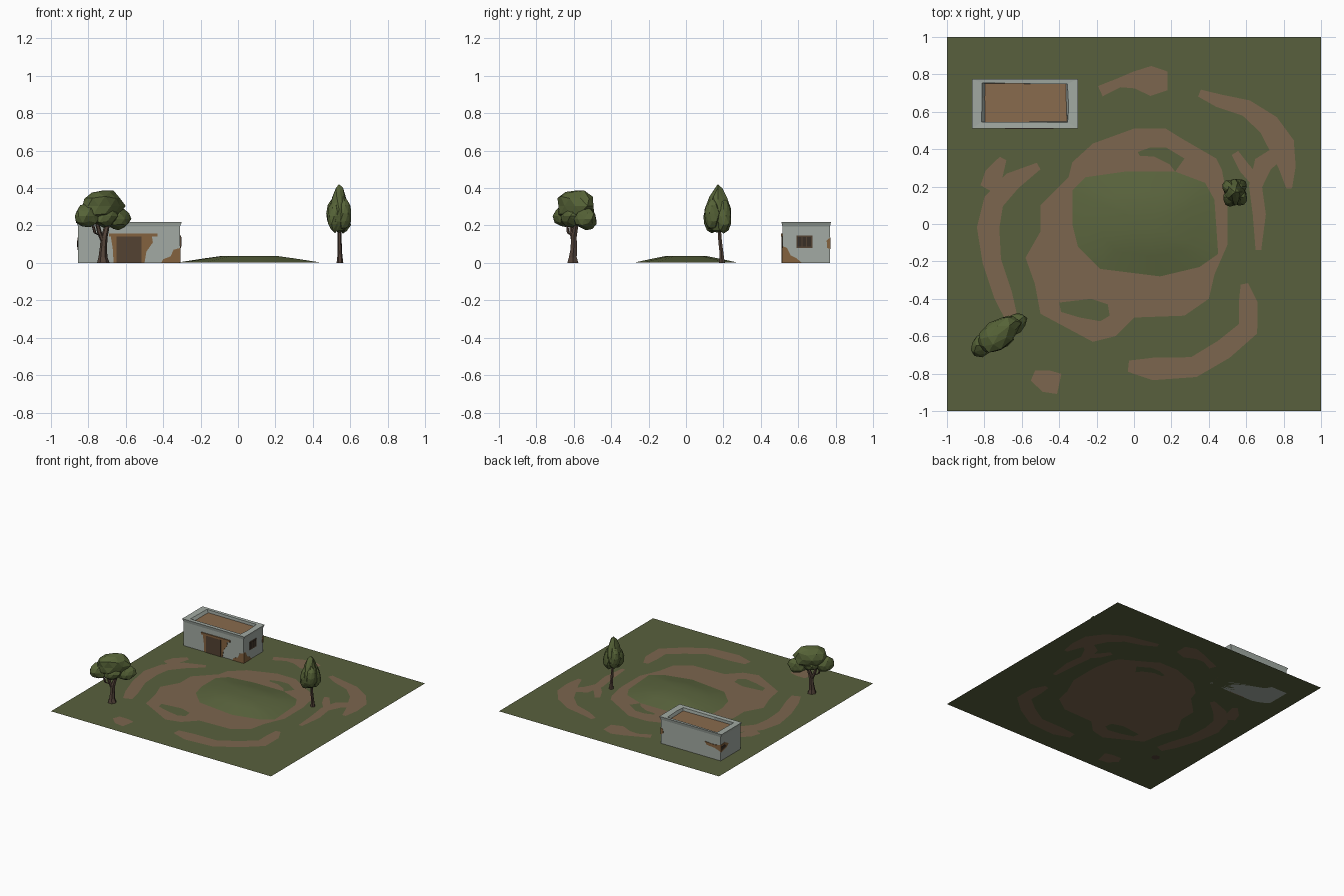
import bpy, bmesh, math, random
from mathutils import Vector, Matrix
from mathutils.geometry import delaunay_2d_cdt

if "Cube" in bpy.data.objects:
    bpy.data.objects.remove(bpy.data.objects["Cube"])

rng = random.Random(4)


def mat(name, r, g, b):
    m = bpy.data.materials.new(name)
    m.diffuse_color = [((c / 255 + 0.055) / 1.055) ** 2.4 for c in (r, g, b)] + [1]
    m.use_nodes = True
    m.node_tree.nodes["Principled BSDF"].inputs["Base Color"].default_value = m.diffuse_color
    return m


GRASS = mat("grass green", 89, 96, 61)
DIRT = mat("dirt brown", 124, 102, 78)
HILL = mat("mound green", 91, 101, 62)
LEAF = mat("leaf green", 86, 99, 55)
BARK = mat("bark brown", 82, 66, 56)
WALL = mat("plaster grey", 162, 170, 163)
ROOF = mat("roof clay", 137, 107, 77)
BRICK = mat("bare mud brick", 132, 98, 62)
WOOD = mat("door wood", 84, 66, 50)
DARK = mat("dark opening", 56, 46, 38)


def finish(name, bm, mats, recalc=True):
    if recalc:
        bmesh.ops.recalc_face_normals(bm, faces=bm.faces)
    me = bpy.data.meshes.new(name)
    bm.to_mesh(me)
    bm.free()
    for m in mats:
        me.materials.append(m)
    ob = bpy.data.objects.new(name, me)
    bpy.context.collection.objects.link(ob)
    return ob


def loft(bm, rings):
    """Skin a list of equal-length rings and cap both ends; returns the last cap."""
    vs = [[bm.verts.new(p) for p in r] for r in rings]
    n = len(vs[0])
    for a, b in zip(vs, vs[1:]):
        for i in range(n):
            bm.faces.new((a[i], a[(i + 1) % n], b[(i + 1) % n], b[i]))
    bm.faces.new(vs[0][::-1])
    return bm.faces.new(vs[-1])


# ---- ground: a square cut along the outlines of the dirt patches
def strip(*path):
    """Outline of a band given by centre points and half widths."""
    left, right = [], []
    for i, (x, y, w) in enumerate(path):
        a, b = path[max(i - 1, 0)], path[min(i + 1, len(path) - 1)]
        d = Vector((b[0] - a[0], b[1] - a[1])).normalized()
        left.append((x - d.y * w, y + d.x * w))
        right.append((x + d.y * w, y - d.x * w))
    return left + right[::-1]


ring = [(-.22, .43), (0, .51), (.17, .51), (.25, .46), (.44, .35), (.47, .29), (.50, .13),
        (.50, -.11), (.43, -.27), (.40, -.40), (.27, -.49), (0, -.50), (-.10, -.60), (-.22, -.63),
        (-.50, -.48), (-.53, -.32), (-.58, -.18), (-.50, -.04), (-.50, .10), (-.35, .25), (-.33, .33)]
patches = [ring]
patches.append(strip((-.18, .71, .03), (-.08, .755, .025), (0, .77, .045), (.09, .765, .08), (.18, .765, .05)))
patches.append(strip((.35, .70, .02), (.45, .66, .035), (.6, .62, .045), (.72, .53, .06),
                     (.79, .42, .07), (.82, .30, .045), (.83, .19, .015)))
patches.append(strip((.76, .37, .04), (.69, .32, .05), (.65, .2, .035), (.67, .05, .035), (.665, -.14, .015)))
patches.append(strip((.54, .38, .02), (.59, .30, .03), (.66, .22, .03)))
patches.append(strip((-.51, .31, .02), (-.65, .23, .05), (-.75, .12, .055), (-.78, -.02, .06),
                     (-.76, -.2, .05), (-.70, -.38, .05), (-.66, -.49, .035)))
patches.append(strip((-.70, .35, .02), (-.75, .26, .05), (-.79, .19, .035)))
patches.append(strip((.59, -.32, .02), (.61, -.42, .05), (.61, -.56, .055), (.48, -.67, .055),
                     (.32, -.765, .055), (.1, -.775, .06), (-.03, -.76, .03)))
patches.append(strip((-.54, -.81, .03), (-.47, -.84, .06), (-.40, -.855, .055)))
islands = [[(-.40, -.42), (-.23, -.40), (-.14, -.43), (-.13, -.49), (-.18, -.52), (-.29, -.50), (-.39, -.47)],
           [(.02, .385), (.09, .41), (.17, .41), (.27, .35), (.22, .28), (.19, .32), (.11, .36), (.03, .365)]]


def inside(p, loop):
    hit = False
    for (x1, y1), (x2, y2) in zip(loop, loop[1:] + loop[:1]):
        if (y1 > p.y) != (y2 > p.y) and p.x < x1 + (p.y - y1) * (x2 - x1) / (y2 - y1):
            hit = not hit
    return hit


pts, edges = [], []
for loop in [[(-1, -1), (1, -1), (1, 1), (-1, 1)]] + patches + islands:
    n, k = len(loop), len(pts)
    pts += [Vector(p) for p in loop]
    edges += [(k + i, k + (i + 1) % n) for i in range(n)]
cut = delaunay_2d_cdt(pts, edges, [], 0, 1e-5)
bm = bmesh.new()
vs = [bm.verts.new((p.x, p.y, 0)) for p in cut[0]]
for tri in cut[2]:
    f = bm.faces.new([vs[i] for i in tri])
    f.normal_update()
    if f.normal.z < 0:
        f.normal_flip()
    c = f.calc_center_median()
    f.material_index = int(any(inside(c, l) for l in patches) and not any(inside(c, l) for l in islands))
finish("ground", bm, [GRASS, DIRT], recalc=False)

# ---- low mound in the middle
rim = [(-.33, .18), (-.26, .25), (-.05, .28), (.22, .28), (.38, .22), (.43, .13), (.45, -.16),
       (.35, -.23), (.14, -.28), (-.18, -.24), (-.30, -.12), (-.33, 0)]
bm = bmesh.new()
loft(bm, [[(.06 + (x - .06) * s, y * s, z) for x, y in rim]
          for s, z in ((1, 0.001), (.62, .024), (.4, .036), (.1, .038))])
mound = finish("mound", bm, [HILL])
for p in mound.data.polygons:
    p.use_smooth = abs(p.normal.z + 1) > .01


# ---- house: flared parapet around a sunken clay roof
def rect(x0, x1, y0, y1, z, wob=0):
    q = []
    for a, b in (((x0, y0), (x1, y0)), ((x1, y0), (x1, y1)), ((x1, y1), (x0, y1)), ((x0, y1), (x0, y0))):
        for t in (0, .38):
            q.append((a[0] + (b[0] - a[0]) * t + rng.uniform(-wob, wob),
                      a[1] + (b[1] - a[1]) * t + rng.uniform(-wob, wob), z))
    return q


bm = bmesh.new()
roof = loft(bm, [rect(-.855, -.31, .515, .77, 0), rect(-.855, -.31, .515, .77, .195),
                 rect(-.865, -.30, .51, .775, .22), rect(-.81, -.355, .545, .752, .218, .006),
                 rect(-.80, -.36, .548, .748, .195, .004)])
roof.material_index = 1
finish("house", bm, [WALL, ROOF])

# ---- wall details as thin plates: (along wall, height) outlines
walls = {"front": lambda u, v, d: (u, .515 - d, v), "back": lambda u, v, d: (u, .77 + d, v),
         "right": lambda u, v, d: (-.31 + d, u, v), "left": lambda u, v, d: (-.855 - d, u, v)}


def plate(name, wall, outline, m, d=.003):
    b = bmesh.new()
    loft(b, [[walls[wall](u, v, e) for u, v in outline] for e in (-.002, d)])
    finish(name, b, [m])


def box(u0, u1, v0, v1):
    return [(u0, v0), (u1, v0), (u1, v1), (u0, v1)]


plate("door_surround_brick", "front", [(-.665, 0), (-.50, 0), (-.49, .06), (-.455, .11), (-.46, .14),
                                       (-.68, .14), (-.67, .08)], BRICK)
plate("door", "front", box(-.65, -.515, 0, .142), WOOD, .005)
plate("door_lintel", "front", box(-.69, -.43, .14, .156), BRICK, .008)
plate("front_corner_brick", "front", [(-.41, 0), (-.31, 0), (-.31, .08), (-.345, .07), (-.36, .035), (-.40, .02)], BRICK)
plate("right_corner_brick", "right", [(.515, 0), (.62, 0), (.59, .025), (.56, .04), (.54, .08), (.515, .09)], BRICK)
plate("right_rear_brick", "right", [(.755, .08), (.77, .075), (.77, .135), (.752, .12)], BRICK)
plate("back_right_brick", "back", [(-.31, .075), (-.31, .135), (-.33, .12), (-.335, .09)], BRICK)
plate("back_left_brick", "back", [(-.855, .075), (-.855, .13), (-.80, .12), (-.71, .125), (-.73, .10), (-.80, .095)], BRICK)
plate("left_rear_brick", "left", [(.77, .07), (.77, .13), (.72, .135), (.67, .11), (.70, .085)], BRICK)
plate("left_rear_gap", "left", [(.765, .085), (.765, .115), (.72, .12), (.70, .10)], DARK, .005)
plate("window_frame", "right", box(.59, .675, .08, .146), WOOD, .005)
for i in range(3):
    plate("window_pane", "right", box(.597 + i * .025, .617 + i * .025, .088, .138), DARK, .007)


# ---- trees
def limb(bm, *path):
    """Six-sided tapering limb through (x, y, z, radius) points."""
    loft(bm, [[(x + r * math.cos(a * math.pi / 3), y + r * math.sin(a * math.pi / 3), z) for a in range(6)]
              for x, y, z, r in path])


def leaves(bm, centre, radii, turn=0, taper=0):
    """Rough faceted leaf mass, narrower to the top when tapered."""
    new = bmesh.ops.create_icosphere(bm, subdivisions=2, radius=1)["verts"]
    rot = Matrix.Rotation(math.radians(turn), 3, 'Z')
    for v in new:
        p = v.co * rng.uniform(.88, 1.07)
        s = 1 - taper * p.z
        v.co = Vector(centre) + rot @ Vector((p.x * radii[0] * s, p.y * radii[1] * s, p.z * radii[2]))


bm = bmesh.new()
limb(bm, (-.72, -.605, 0, .034), (-.722, -.605, .03, .024), (-.72, -.60, .08, .019),
     (-.715, -.60, .14, .018), (-.69, -.58, .24, .012))
limb(bm, (-.72, -.602, .11, .013), (-.74, -.61, .16, .013), (-.76, -.62, .24, .01))
limb(bm, (-.735, -.61, .145, .007), (-.765, -.63, .16, .008), (-.775, -.635, .20, .007))
finish("broad_tree_trunk", bm, [BARK])
bm = bmesh.new()
leaves(bm, (-.725, -.59, .305), (.135, .082, .09), 38)
leaves(bm, (-.805, -.645, .25), (.075, .058, .065), 38)
leaves(bm, (-.64, -.535, .235), (.075, .055, .06), 38)
leaves(bm, (-.72, -.60, .25), (.08, .075, .06), 38)
finish("broad_tree_leaves", bm, [LEAF])

bm = bmesh.new()
limb(bm, (.545, .192, 0, .018), (.545, .19, .05, .012), (.543, .182, .12, .011), (.54, .175, .24, .008))
finish("narrow_tree_trunk", bm, [BARK])
bm = bmesh.new()
leaves(bm, (.54, .17, .285), (.056, .068, .13), 0, .35)
for a in range(4):
    t = math.radians(a * 90 + 50)
    leaves(bm, (.54 + .033 * math.cos(t), .17 + .04 * math.sin(t), .25 + .015 * (a % 2)),
           (.042, .045, .088), a * 70, .2)
finish("narrow_tree_leaves", bm, [LEAF])
